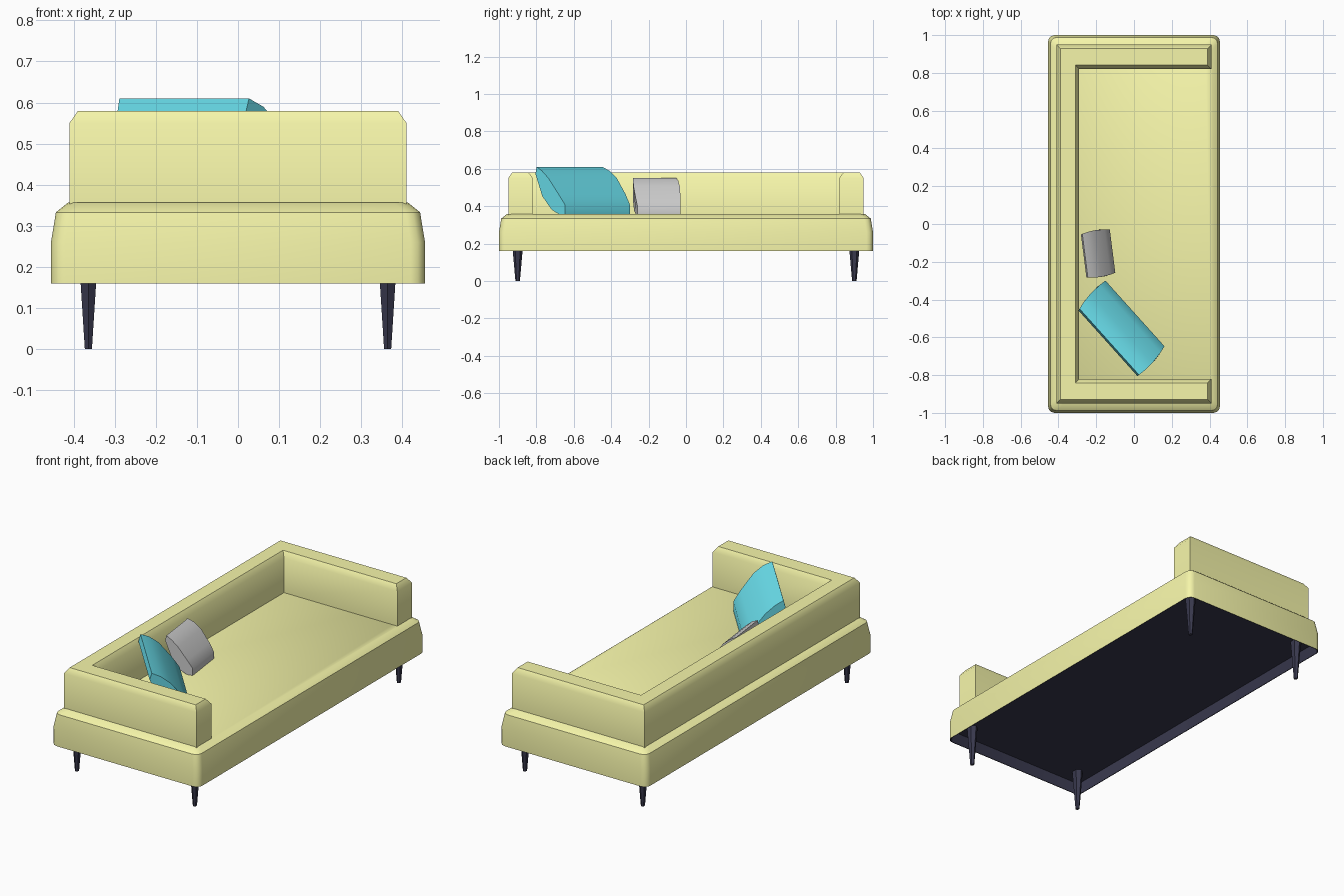
import bpy, bmesh, math
from mathutils import Vector

if "Cube" in bpy.data.objects:
    bpy.data.objects.remove(bpy.data.objects["Cube"])


def material(name, color):
    m = bpy.data.materials.new(name)
    m.diffuse_color = (*color, 1)
    m.use_nodes = True
    m.node_tree.nodes["Principled BSDF"].inputs["Base Color"].default_value = m.diffuse_color
    return m


FABRIC = material("yellow_fabric", (0.92, 0.92, 0.40))
TEAL = material("teal_fabric", (0.15, 0.77, 0.88))
DARK = material("dark_wood", (0.04, 0.04, 0.075))


def loft(name, rings, mat=None, angle=40):
    """Join equal-length closed rings of points and cap both ends."""
    bm = bmesh.new()
    loops = [[bm.verts.new(p) for p in ring] for ring in rings]
    n = len(loops[0])
    for a, b in zip(loops, loops[1:]):
        for i in range(n):
            j = (i + 1) % n
            bm.faces.new((a[i], a[j], b[j], b[i]))
    bm.faces.new(loops[0][::-1])
    bm.faces.new(loops[-1])
    bmesh.ops.recalc_face_normals(bm, faces=bm.faces)
    mesh = bpy.data.meshes.new(name)
    bm.to_mesh(mesh)
    bm.free()
    obj = bpy.data.objects.new(name, mesh)
    bpy.context.collection.objects.link(obj)
    if mat:
        mesh.materials.append(mat)
    bpy.ops.object.select_all(action='DESELECT')
    obj.select_set(True)
    bpy.context.view_layer.objects.active = obj
    bpy.ops.object.shade_smooth_by_angle(angle=math.radians(angle))
    return obj


def rounded_rect(hx, hy, r, z, seg=3):
    pts = []
    for k, (sx, sy) in enumerate([(1, 1), (-1, 1), (-1, -1), (1, -1)]):
        for s in range(seg + 1):
            a = math.pi / 2 * (k + s / seg)
            pts.append((sx * (hx - r) + r * math.cos(a),
                        sy * (hy - r) + r * math.sin(a), z))
    return pts


# Upholstered base: soft top edge, and a dark hollow on the underside
PANEL_Z = 0.225
profile = [(0.006, PANEL_Z), (0.004, 0.16), (0.0, 0.16), (0.0, 0.26),
           (0.012, 0.333), (0.042, 0.357)]
base = loft("seat_base", [rounded_rect(0.455 - d, 1.0 - d, 0.035, z)
                          for d, z in profile], FABRIC)
base.data.materials.append(DARK)
for f in base.data.polygons:
    zs = [base.data.vertices[v].co.z for v in f.vertices]
    inward = f.normal.x * f.center.x + f.normal.y * f.center.y < -0.01
    if f.normal.z < -0.9 or inward:
        f.material_index = 1


# Backrest and arms as one U-shaped wall with chamfered top
def u_outline(d, z):
    half = [(-0.41 + d, 0.95 - d), (0.41 - d, 0.95 - d),
            (0.41 - d, 0.82 + d), (-0.29 - d, 0.82 + d)]
    return [(x, -y, z) for x, y in half] + [(x, y, z) for x, y in half[::-1]]


loft("back_and_arms", [u_outline(0, 0.35), u_outline(0, 0.55),
                       u_outline(0.021, 0.58)], FABRIC)

# Tapered legs
for sx, front in ((-1, "back"), (1, "front")):
    for sy, side in ((-1, "left"), (1, "right")):
        rings = []
        for r, z in ((0.012, 0.0), (0.032, PANEL_Z + 0.001)):
            rings.append([(sx * 0.364 + 0.83 * r * math.sin(i * math.pi / 3),
                           sy * 0.9 + r * math.cos(i * math.pi / 3), z)
                          for i in range(6)])
        loft(f"{front}_{side}_leg", rings, DARK)

# Leaning cushion section: (distance forward, height), unit size
SECTION = [(0, 0.85), (0.05, 1.0), (0.26, 0.92), (0.50, 0.76), (0.82, 0.42),
           (1.0, 0.20), (1.0, 0.0), (0.80, 0.01), (0.60, 0.10), (0.28, 0.38)]


def cushion(name, start, end, forward, height, mat=None):
    a, b = Vector((*start, 0.357)), Vector((*end, 0.357))
    along, fwd = (b - a).normalized(), Vector((*forward, 0))
    rings = []
    for p, out in ((a, -1), (b, 1)):
        ring = []
        for w, h in SECTION:
            # ends bulge slightly towards the middle of the section
            bulge = 0.05 * height * (1 - (2 * w - 1) ** 2)
            ring.append(p + fwd * w + Vector((0, 0, h * height))
                        + along * out * bulge)
        rings.append(ring)
    loft(name, rings, mat)


cushion("large_cushion", (-0.294, -0.458), (0.018, -0.805),
        (0.143, 0.158), 0.253, TEAL)
cushion("small_cushion", (-0.281, -0.055), (-0.252, -0.283),
        (0.153, 0.025), 0.194)
